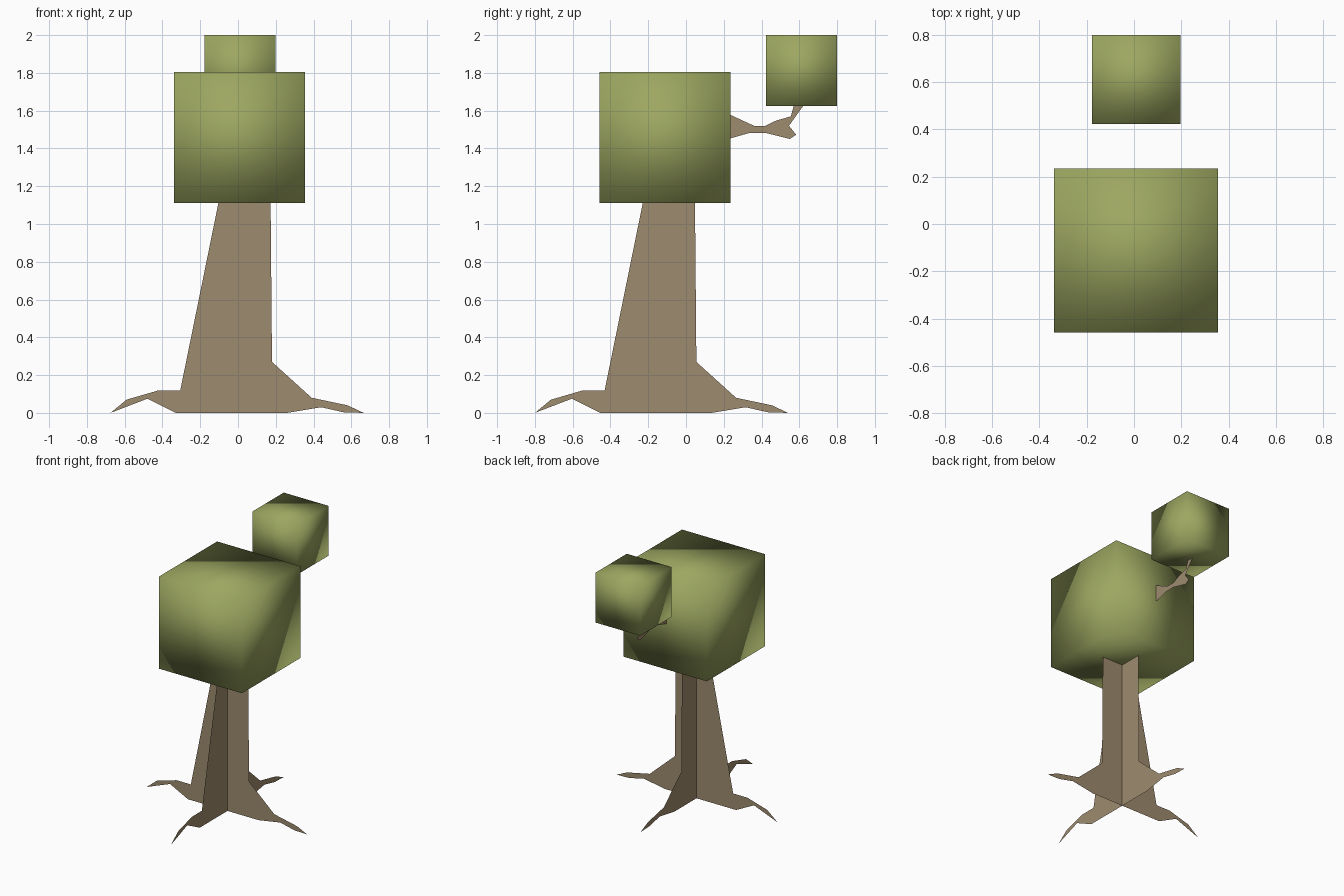
import bpy, bmesh, math
from mathutils import Vector

if "Cube" in bpy.data.objects:
    bpy.data.objects.remove(bpy.data.objects["Cube"])


def material(name, rgb):
    m = bpy.data.materials.new(name)
    m.diffuse_color = (*rgb, 1)
    m.use_nodes = True
    m.node_tree.nodes["Principled BSDF"].inputs["Base Color"].default_value = m.diffuse_color
    return m


def srgb(*c):
    return [((v / 255 + 0.055) / 1.055) ** 2.4 for v in c]


bark = material("bark brown", srgb(158, 139, 110))
leaf = material("leaf green", srgb(157, 167, 97))


def finish(name, bm, mat, smooth=False):
    mesh = bpy.data.meshes.new(name)
    bm.to_mesh(mesh)
    bm.free()
    mesh.materials.append(mat)
    for p in mesh.polygons:
        p.use_smooth = smooth
    ob = bpy.data.objects.new(name, mesh)
    bpy.context.collection.objects.link(ob)
    return ob


def sheet(name, points, axis, centre):
    """Flat cut-out standing upright, running along axis from centre."""
    bm = bmesh.new()
    f = bm.faces.new([bm.verts.new(Vector(centre) + Vector(axis) * u + Vector((0, 0, z)))
                      for u, z in points])
    bmesh.ops.triangulate(bm, faces=[f], ngon_method='EAR_CLIP')
    return finish(name, bm, bark)


def leaf_block(name, centre, size):
    bm = bmesh.new()
    bmesh.ops.create_cube(bm, size=size)
    bmesh.ops.translate(bm, verts=bm.verts, vec=centre)
    return finish(name, bm, leaf, smooth=True)


# Trunk silhouette with roots, used twice as crossed sheets
trunk = [(-0.675, 0), (-0.59, 0.07), (-0.425, 0.118), (-0.225, 0.118), (-0.118, 0.345),
         (-0.13, 0.77), (-0.055, 1.02), (-0.045, 1.4), (0.17, 1.4), (0.063, 0.645),
         (0.133, 0.345), (0.18, 0.27), (0.39, 0.08), (0.58, 0.04), (0.665, 0),
         (0.56, 0.003), (0.44, 0.03), (0.26, 0), (-0.33, 0), (-0.48, 0.075)]
base = (0, -0.125, 0)
sheet("trunk_across", trunk, (1, 0, 0), base)
sheet("trunk_along", trunk, (0, 1, 0), base)

# Side branch reaching back, with a small fork
branch = [(0.0, 1.69), (0.23, 1.58), (0.36, 1.52), (0.42, 1.52), (0.47, 1.545), (0.555, 1.57),
          (0.585, 1.68), (0.66, 1.68), (0.545, 1.52), (0.583, 1.473), (0.55, 1.45),
          (0.515, 1.505), (0.42, 1.483), (0.34, 1.483), (0.23, 1.452), (0.0, 1.38)]
sheet("side_branch", branch, (0, 1, 0), (0, 0, 0))

# Foliage blocks
leaf_block("large_foliage", (0.008, -0.112, 1.457), 0.694)
leaf_block("small_foliage", (0.01, 0.611, 1.813), 0.375)
